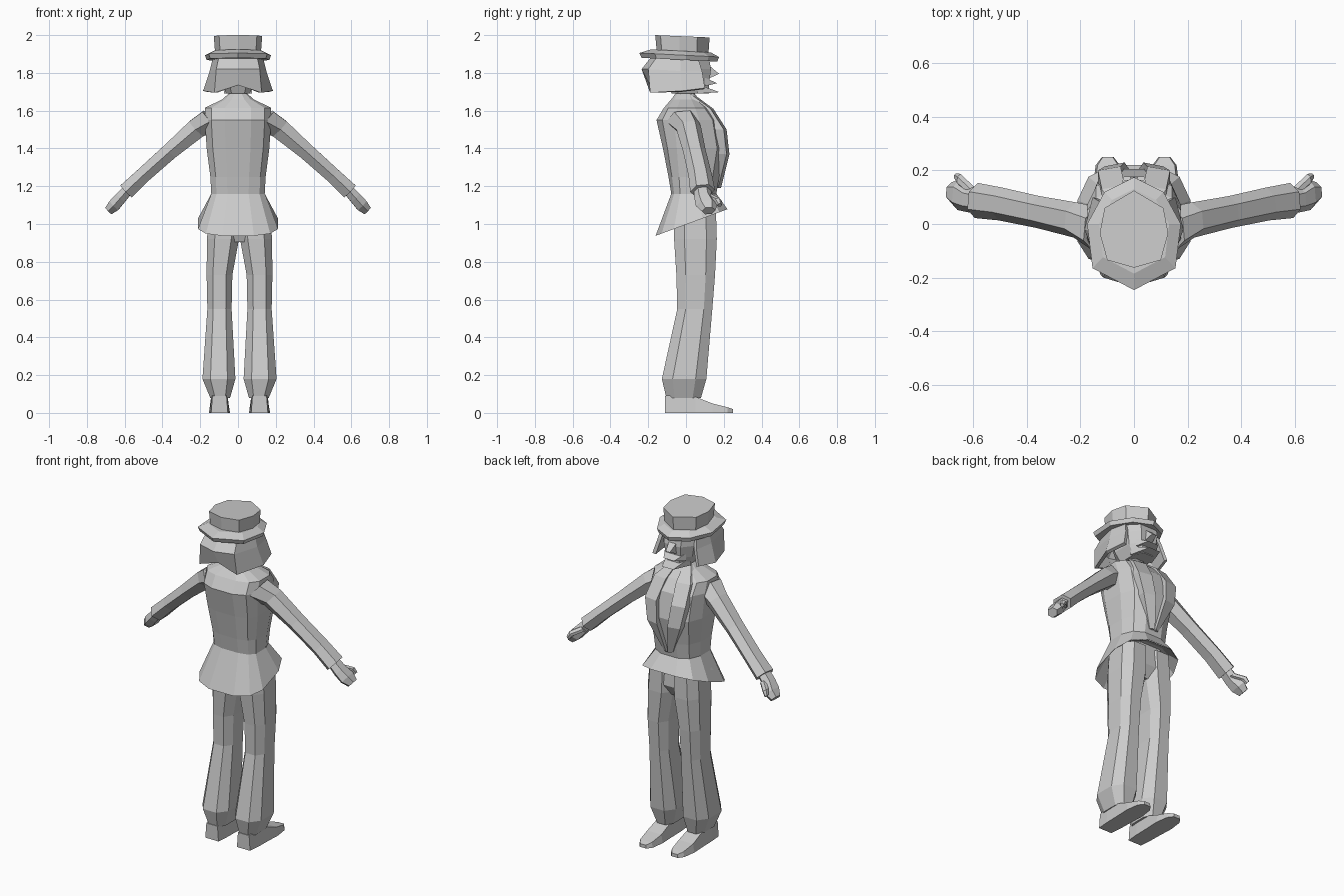
import bpy, bmesh, math
from mathutils import Vector

if "Cube" in bpy.data.objects:
    bpy.data.objects.remove(bpy.data.objects["Cube"])

cloth = bpy.data.materials.new("plain grey")
cloth.diffuse_color = (0.6, 0.6, 0.6, 1)
cloth.use_nodes = True
cloth.node_tree.nodes["Principled BSDF"].inputs["Base Color"].default_value = cloth.diffuse_color


def make(name, verts, faces):
    me = bpy.data.meshes.new(name)
    me.from_pydata([tuple(v) for v in verts], [], faces)
    bm = bmesh.new()
    bm.from_mesh(me)
    bmesh.ops.recalc_face_normals(bm, faces=bm.faces)
    bm.to_mesh(me)
    bm.free()
    me.materials.append(cloth)
    ob = bpy.data.objects.new(name, me)
    bpy.context.collection.objects.link(ob)
    return ob


def loft(name, rings, start=True, end=True):
    """Skin a list of rings with equal point counts."""
    n = len(rings[0])
    verts = [v for r in rings for v in r]
    faces = [(i * n + j, i * n + (j + 1) % n, (i + 1) * n + (j + 1) % n, (i + 1) * n + j)
             for i in range(len(rings) - 1) for j in range(n)]
    if start:
        faces.append(tuple(range(n)))
    if end:
        faces.append(tuple(range(len(verts) - n, len(verts))))
    return make(name, verts, faces)


def ring(z, rx, yb, yf, n=12, cx=0, cy=0, box=0.7, tilt=0):
    """Rounded-box ring with separate back and front reach; z tilts with y."""
    out = []
    for k in range(n):
        a = math.tau * (k + 0.5) / n
        c, s = math.cos(a), math.sin(a)
        x = cx + rx * math.copysign(abs(c) ** box, c)
        y = cy + (yf - cy if s > 0 else cy - yb) * math.copysign(abs(s) ** box, s)
        out.append(Vector((x, y, z + tilt * y)))
    return out


def mirrored(pts):
    """Close a half outline that runs from the front to the back centre."""
    return pts + [(-x, y) for x, y in pts[-2:0:-1]]


def flat(outline, z, s=1, tilt=-0.05):
    return [Vector((x * s, y * s, z + tilt * y * s)) for x, y in outline]


# Jacket body, flaring into a tilted skirt
loft("jacket", [
    ring(1.70, .04, -.05, .04), ring(1.66, .085, -.08, .07),
    ring(1.615, .18, -.12, .125), ring(1.55, .18, -.16, .18),
    ring(1.40, .17, -.125, .21), ring(1.25, .15, -.095, .18),
    ring(1.16, .145, -.08, .165),
    ring(.997, .217, -.165, .225, tilt=.37)], end=False)

# Skirt lining closes the jacket underneath
loft("skirt_lining", [ring(.999, .213, -.161, .221, tilt=.37),
                      ring(1.10, .16, -.085, .17)], start=False)

# Lapels
for side in (-1, 1):
    rows = [(1.68, .02, .06, .05), (1.61, .035, .12, .145), (1.50, .05, .135, .215),
            (1.37, .035, .11, .23), (1.19, .004, .03, .185)]
    loft("lapel", [[Vector((side * x, y, z)) for x, y in
                    ((a, f), (b, f - .015), (b, f - .06), (a, f - .05))]
                   for z, a, b, f in rows])

# Neck
loft("neck", [ring(1.62, .055, -.06, .05, 8), ring(1.74, .05, -.05, .05, 8)])

# Arms and hands
d = Vector((.72, .12, -.69)).normalized()
u = (Vector((0, 1, 0)) - d * d.y).normalized()
v = d.cross(u)


def limb(name, side, stations):
    rings = []
    for p, ry, rp in stations:
        pts = [Vector(p) + u * ry * math.cos(a) + v * rp * math.sin(a)
               for a in (math.tau * k / 6 for k in range(6))]
        rings.append([Vector((side * q.x, q.y, q.z)) for q in pts])
    loft(name, rings)


for side in (-1, 1):
    limb("sleeve", side, [((.14, -.02, 1.55), .085, .075), ((.22, .015, 1.505), .066, .062),
                          ((.36, .045, 1.385), .060, .050), ((.50, .075, 1.26), .062, .047),
                          ((.59, .088, 1.175), .066, .050)])
    limb("hand", side, [((.58, .085, 1.185), .045, .032), ((.62, .092, 1.14), .048, .036),
                        ((.655, .11, 1.10), .058, .038), ((.685, .12, 1.07), .036, .028)])
    limb("thumb", side, [((.60, .12, 1.15), .02, .018), ((.65, .165, 1.125), .022, .018),
                         ((.665, .178, 1.10), .012, .012)])

# Hips under the jacket
loft("hips", [ring(1.12, .14, -.07, .15, 8, .008, .04), ring(.97, .155, -.068, .16, 8, .008, .04),
              ring(.905, .05, -.04, .12, 8, .008, .04)])

# Flared trouser legs and shoes
for side in (-1, 1):
    def leg(z, xi, xo, yb, yf, box=.75):
        mid = (yb + yf) / 2
        return ring(z, (xo - xi) / 2 / .94, yb, yf, 8,
                    .008 + side * (xi + xo) / 2, mid, box)
    loft("trouser_leg", [
        leg(1.08, .0, .16, -.07, .165), leg(.92, .003, .172, -.07, .17),
        leg(.73, .038, .174, -.057, .16), leg(.55, .042, .17, -.052, .145),
        leg(.18, .022, .196, -.135, .115), leg(.08, .05, .155, -.11, .085)])
    cx = .008 + side * .106
    rows = [(-.11, .044, .09), (-.04, .05, .10), (.05, .052, .085),
            (.14, .056, .05), (.22, .045, .03), (.25, .022, .02)]
    loft("shoe", [[Vector((cx + x, y, z)) for x, z in
                   ((-w, 0), (w, 0), (w * .85, h), (-w * .85, h))] for y, w, h in rows])

# Head
loft("head", [ring(1.69, .065, -.08, .13, 8), ring(1.75, .095, -.11, .13, 8),
              ring(1.82, .11, -.13, .14, 8), ring(1.90, .115, -.14, .125, 8)])

# Nose, moustache and beard wedges: (half width, back y, tip y, top z, tip z, bottom z)
for name, w, yb, yt, zt, zm, zb in (("nose", .028, .11, .175, 1.85, 1.795, 1.765),
                                    ("moustache", .07, .10, .165, 1.775, 1.745, 1.73),
                                    ("beard", .075, .06, .178, 1.74, 1.698, 1.69)):
    loft(name, [[Vector((x, yb, zt)), Vector((x * .5, yt, zm)), Vector((x, yb, zb))]
                for x in (-w, 0, w)])

# Hair sheet around the sides and back, notched at the nape
half = [[(.115, .06, 1.89), (.13, .085, 1.81), (.155, .10, 1.72)],
        [(.13, -.03, 1.89), (.15, -.03, 1.81), (.185, -.02, 1.705)],
        [(.10, -.15, 1.89), (.115, -.20, 1.82), (.125, -.19, 1.695)],
        [(0, -.18, 1.89), (0, -.235, 1.82), (0, -.19, 1.735)]]
cols = half + [[(-x, y, z) for x, y, z in c] for c in half[-2::-1]]
hair = make("hair", [p for c in cols for p in c],
            [(i * 3 + j, i * 3 + j + 1, i * 3 + j + 4, i * 3 + j + 3)
             for i in range(len(cols) - 1) for j in range(2)])
thick = hair.modifiers.new("thickness", "SOLIDIFY")
thick.thickness = .02
thick.offset = -1 if hair.data.polygons[0].normal.x > 0 else 1

# Hat: pointed brim and faceted crown
brim = mirrored([(0, .175), (.11, .12), (.175, .0), (.155, -.165), (0, -.247)])
crown = mirrored([(0, .125), (.11, .06), (.128, -.035), (.10, -.135), (0, -.163)])
loft("hat_brim", [flat(brim, 1.868, .95), flat(brim, 1.893), flat(brim, 1.915, .75)])
loft("hat_crown", [flat(crown, 1.89, .94), flat(crown, 1.993, 1, -.043)])
